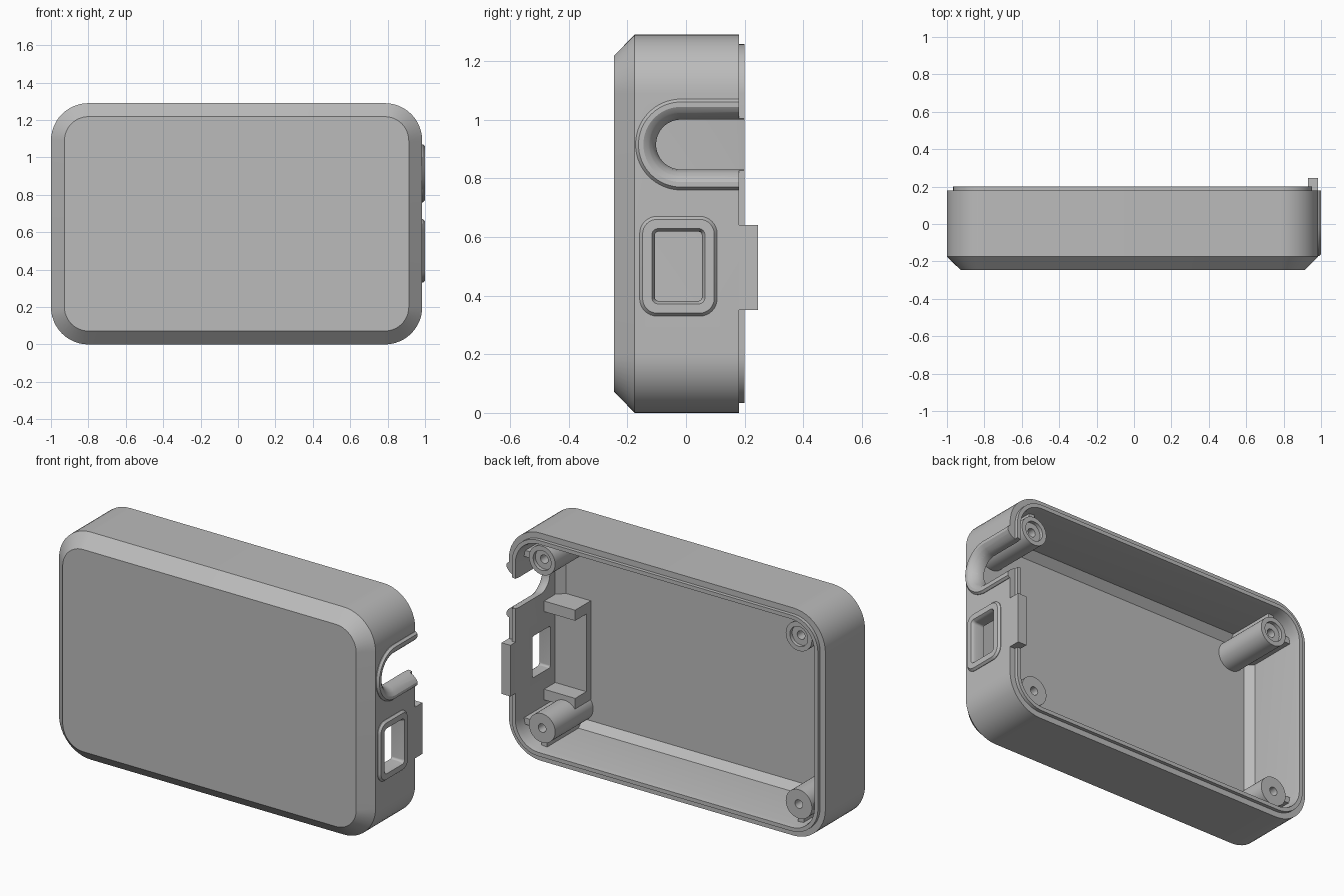
import bpy, bmesh, math
from mathutils import Vector

if "Cube" in bpy.data.objects:
    bpy.data.objects.remove(bpy.data.objects["Cube"])

grey = bpy.data.materials.new("plain_grey")
grey.diffuse_color = (0.5, 0.5, 0.5, 1)
grey.use_nodes = True
grey.node_tree.nodes["Principled BSDF"].inputs["Base Color"].default_value = grey.diffuse_color


def loft(name, rings):
    """Skin closed rings of equal length and cap both ends."""
    bm = bmesh.new()
    vs = [[bm.verts.new(p) for p in ring] for ring in rings]
    n = len(vs[0])
    for a, b in zip(vs, vs[1:]):
        for i in range(n):
            j = (i + 1) % n
            bm.faces.new((a[i], a[j], b[j], b[i]))
    bm.faces.new(vs[0])
    bm.faces.new(vs[-1])
    bmesh.ops.recalc_face_normals(bm, faces=bm.faces)
    me = bpy.data.meshes.new(name)
    bm.to_mesh(me)
    bm.free()
    me.materials.append(grey)
    ob = bpy.data.objects.new(name, me)
    bpy.context.collection.objects.link(ob)
    return ob


def box(name, x0, x1, y0, y1, z0, z1):
    ring = lambda z: [(x0, y0, z), (x1, y0, z), (x1, y1, z), (x0, y1, z)]
    return loft(name, [ring(z0), ring(z1)])


def rounded(cu, cv, hu, hv, r, n=12):
    """Rounded rectangle as 2D points."""
    pts = []
    for k, (su, sv) in enumerate(((1, 1), (-1, 1), (-1, -1), (1, -1))):
        for i in range(n + 1):
            a = math.pi / 2 * (k + i / n)
            pts.append((cu + su * (hu - r) + r * math.cos(a),
                        cv + sv * (hv - r) + r * math.sin(a)))
    return pts


def u_shape(r, end, n=32):
    """U outline opening towards the back, as (y, z) points."""
    cy, cz = -0.017, 0.915
    arc = [math.pi * (0.5 + i / n) for i in range(n + 1)]
    return ([(end, cz + r)]
            + [(cy + r * math.cos(a), cz + r * math.sin(a)) for a in arc]
            + [(end, cz - r)])


def port(grow):
    """Rectangular port outline, grown outwards, as (y, z) points."""
    return rounded(-0.026, 0.5, 0.08 + grow, 0.118 + grow, 0.012 + 0.9 * grow, 8)


def at_x(pts, x):
    return [(x, y, z) for y, z in pts]


def cut(ob, cutter):
    m = ob.modifiers.new("cut", 'BOOLEAN')
    m.operation = 'DIFFERENCE'
    m.solver = 'EXACT'
    m.object = cutter
    bpy.context.view_layer.objects.active = ob
    bpy.ops.object.modifier_apply(modifier=m.name)


# Hollow case: (inset, y) from front face over the lip to the inner floor
profile = [(0.072, -0.245), (0, -0.175), (0, 0.18), (0.033, 0.18), (0.033, 0.2),
           (0.055, 0.2), (0.06, 0.17), (0.06, -0.15), (0.1, -0.19)]
case = loft("case_shell", [
    [(x, y, z) for x, z in rounded(-0.0075, 0.645, 0.9925 - d, 0.645 - d, 0.2 - d)]
    for d, y in profile])

# Raised rims around the two side openings
slot_rim = loft("slot_rim", [at_x(u_shape(r, 0.18), x) for r, x in
                             ((0.155, 0.96), (0.155, 0.988), (0.145, 1.0))])
port_rim = loft("port_rim", [at_x(port(g), x) for g, x in
                             ((0.052, 0.96), (0.052, 0.988), (0.042, 1.0))])

# Openings with rounded, flaring mouths
slot_cutter = loft("slot_cutter", [at_x(u_shape(r, 0.4), x) for r, x in (
    (0.085, 0.8), (0.085, 0.935), (0.089, 0.956), (0.098, 0.974),
    (0.112, 0.99), (0.13, 1.001), (0.13, 1.1))])
port_cutter = loft("port_cutter", [at_x(port(g), x) for g, x in (
    (0, 0.8), (0, 0.975), (0.004, 0.99), (0.011, 1.001), (0.011, 1.1))])
for ob, cutter in ((case, slot_cutter), (case, port_cutter),
                   (slot_rim, slot_cutter), (port_rim, port_cutter)):
    cut(ob, cutter)
for cutter in (slot_cutter, port_cutter):
    bpy.data.objects.remove(cutter)

# Latch tab on the back edge of the side wall
box("latch_tab", 0.93, 0.985, 0.18, 0.245, 0.35, 0.64)

# Screw posts with ribs to the walls; the top pair is counterbored
for sx, side in ((1, "right"), (-1, "left")):
    for sz, level in ((1, "top"), (-1, "bottom")):
        cx, cz = -0.0075 + sx * 0.805, 0.645 + sz * 0.475
        steps = [(0.082, -0.195), (0.082, 0.15)]
        if sz > 0:
            steps += [(0.056, 0.15), (0.056, 0.13)]
        steps += [(0.024, steps[-1][1]), (0.024, 0.0)]
        name = f"{level}_{side}"
        loft("post_" + name, [
            [(cx + r * math.cos(a), y, cz + r * math.sin(a))
             for a in (math.tau * i / 40 for i in range(40))] for r, y in steps])
        xs = sorted((cx + sx * 0.07, cx + sx * 0.14))
        zs = sorted((cz + sz * 0.07, cz + sz * 0.125))
        box("side_rib_" + name, *xs, -0.19, 0.13, cz - 0.018, cz + 0.018)
        box("level_rib_" + name, cx - 0.018, cx + 0.018, -0.19, 0.13, *zs)

# Bracket that holds the connector behind the port
box("bracket_pad", 0.73, 0.93, -0.2, -0.15, 0.24, 0.76)
for z, level in ((0.22, "lower"), (0.72, "upper")):
    box(f"bracket_{level}_arm", 0.73, 0.93, -0.2, -0.05, z, z + 0.06)

# Smooth the curves, keep the edges crisp
bpy.ops.object.select_all(action='SELECT')
bpy.context.view_layer.objects.active = case
bpy.ops.object.shade_smooth_by_angle(angle=math.radians(25))
